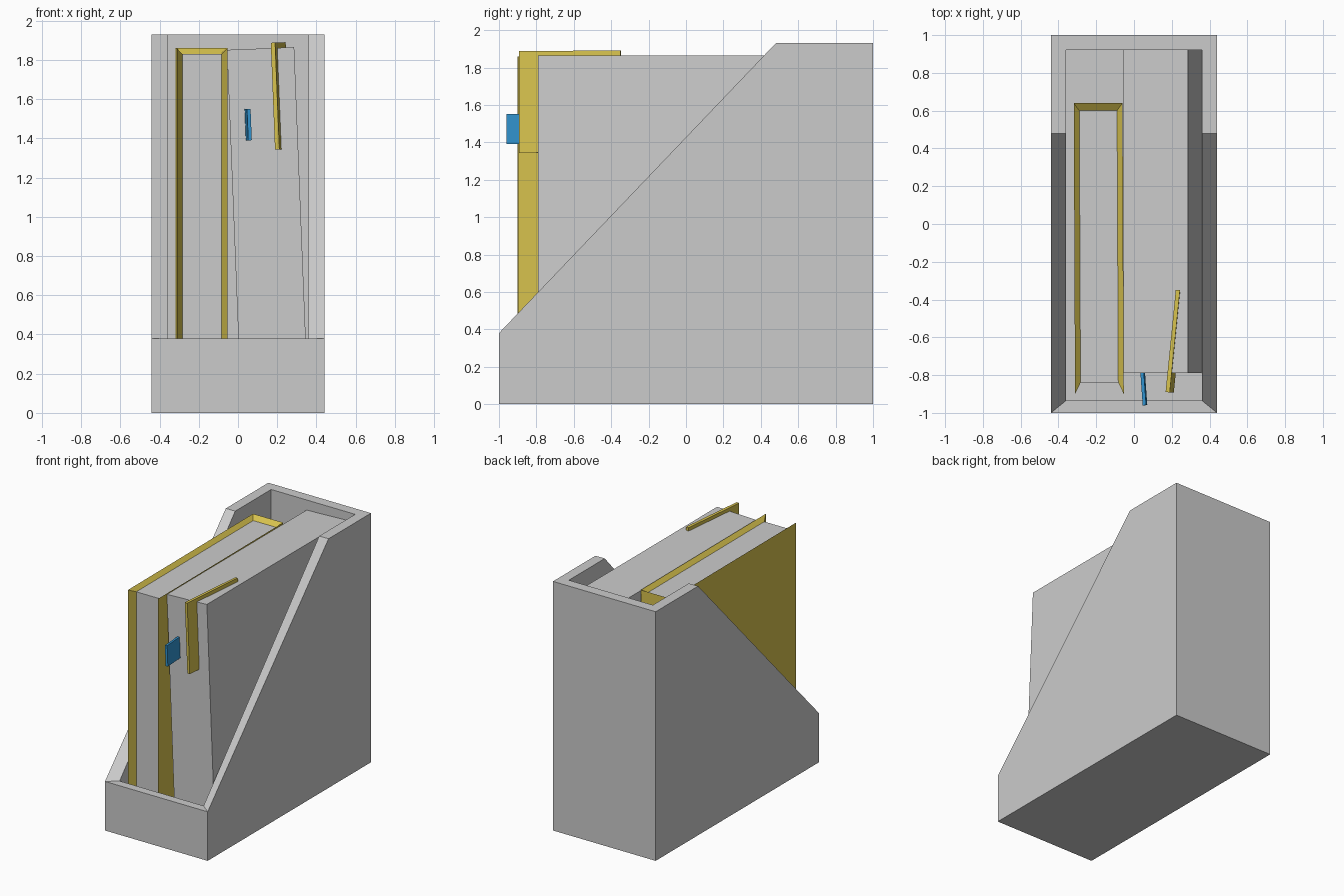
import bpy, bmesh, math
from mathutils import Matrix, Vector

if "Cube" in bpy.data.objects:
    bpy.data.objects.remove(bpy.data.objects["Cube"])


def material(name, color):
    m = bpy.data.materials.new(name)
    m.diffuse_color = (*color, 1)
    m.use_nodes = True
    m.node_tree.nodes["Principled BSDF"].inputs["Base Color"].default_value = m.diffuse_color
    return m


GREY = material("light grey", (0.60, 0.60, 0.60))
YELLOW = material("mustard yellow", (0.68, 0.54, 0.075))
BLUE = material("blue", (0.03, 0.29, 0.62))


def finish(bm, name, mats):
    bmesh.ops.recalc_face_normals(bm, faces=bm.faces)
    me = bpy.data.meshes.new(name)
    bm.to_mesh(me)
    bm.free()
    for m in mats:
        me.materials.append(m)
    ob = bpy.data.objects.new(name, me)
    bpy.context.collection.objects.link(ob)
    return ob


def profile_sides(bm, x, pts):
    """Vertices of a yz profile on the left (-x) and right (+x) side."""
    return [[bm.verts.new((s * x, y, z)) for y, z in pts] for s in (-1, 1)]


def box(name, mat, lo, hi, matrix=Matrix()):
    lo, hi = Vector(lo), Vector(hi)
    bm = bmesh.new()
    bmesh.ops.create_cube(bm, size=1)
    bmesh.ops.scale(bm, vec=hi - lo, verts=bm.verts)
    bmesh.ops.translate(bm, vec=(lo + hi) / 2, verts=bm.verts)
    ob = finish(bm, name, [mat])
    ob.matrix_world = matrix
    return ob


FLOOR = 0.08

# Holder: open tray with sloped side walls
bm = bmesh.new()
outer = profile_sides(bm, 0.44, [(-1, 0), (1, 0), (1, 1.93), (0.48, 1.93), (-1, 0.38)])
inner = profile_sides(bm, 0.36, [(-0.935, FLOOR), (0.92, FLOOR), (0.92, 1.93),
                                 (0.48, 1.93), (-0.935, 0.38)])
for shell in (outer, inner):
    L, R = shell
    bm.faces.new(L)
    bm.faces.new(R)
    for i, j in ((0, 1), (1, 2), (4, 0)):          # floor, back, front
        bm.faces.new((L[i], L[j], R[j], R[i]))
for o, n in zip(outer, inner):                     # side rims
    for i in (2, 3):
        bm.faces.new((o[i], o[i + 1], n[i + 1], n[i]))
for i in (2, 4):                                   # back and front rims
    bm.faces.new((outer[0][i], outer[1][i], inner[1][i], inner[0][i]))
finish(bm, "holder", [GREY])

# Upright book: yellow cover with bevelled rim around recessed grey pages
bm = bmesh.new()
yb, yf, zt = 0.64, -0.90, 1.86
cover = profile_sides(bm, 0.129, [(yb, FLOOR), (yb, zt), (yf, zt), (yf, FLOOR)])
pages = profile_sides(bm, 0.10, [(yb - 0.04, zt - 0.03), (yf + 0.06, zt - 0.03),
                                 (yf + 0.06, FLOOR)])
for c, p in zip(cover, pages):
    bm.faces.new(c)
    for i in (0, 1):
        bm.faces.new((c[i + 1], c[i + 2], p[i + 1], p[i]))
(cl, cr), (pl, pr) = cover, pages
bm.faces.new((cl[0], cl[1], cr[1], cr[0]))
bm.faces.new((cl[1], cr[1], pr[0], pl[0]))
bm.faces.new((cl[0], cl[3], pl[2], pr[2], cr[3], cr[0]))
for i in (0, 1):
    bm.faces.new((pl[i], pl[i + 1], pr[i + 1], pr[i])).material_index = 1
book = finish(bm, "upright_book", [YELLOW, GREY])
book.location.x = -0.187
book.rotation_euler.z = math.radians(0.25)

# Leaning book, tipped to the left about its lower right corner
lean = Matrix.Rotation(math.radians(-2.27), 4, 'Y')
place = Matrix.Translation((0.014, 0, FLOOR)) @ lean
box("leaning_book", GREY, (0, -0.79, 0), (0.343, 0.92, 1.773), place)


# Thin markers sticking out of the leaning book
def marker(name, mat, centre, size, yaw):
    h = Vector(size) / 2
    m = Matrix.Translation(centre) @ lean @ Matrix.Rotation(math.radians(yaw), 4, 'Z')
    box(name, mat, -h, h, m)


marker("yellow_marker", YELLOW, (0.216, -0.62, 1.617), (0.022, 0.544, 0.545), -5.7)
marker("blue_tab", BLUE, (0.047, -0.80, 1.47), (0.018, 0.32, 0.16), 4)
